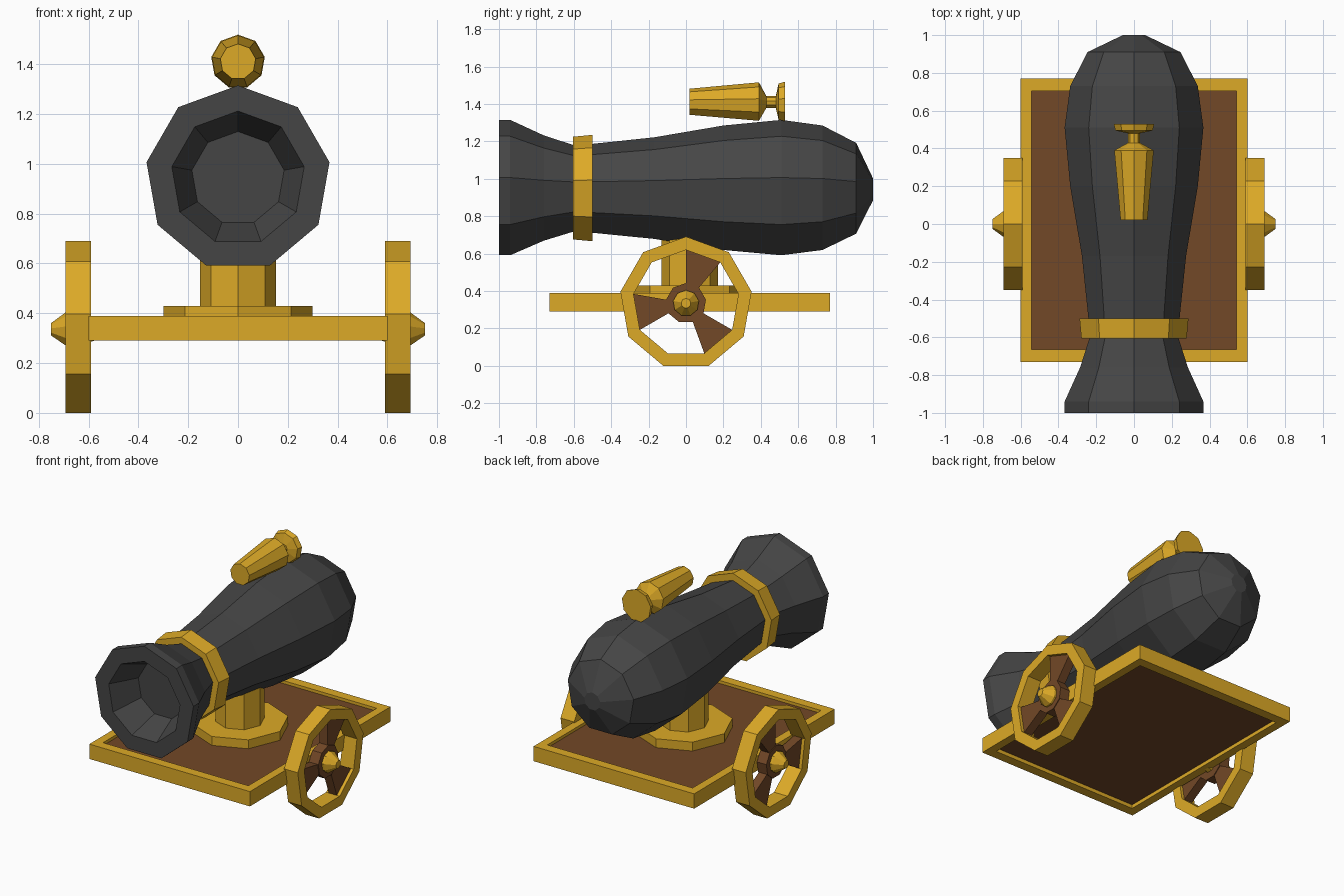
import bpy, bmesh
from math import sin, cos, radians
from mathutils import Vector

if "Cube" in bpy.data.objects:
    bpy.data.objects.remove(bpy.data.objects["Cube"])


def material(name, rgb):
    m = bpy.data.materials.new(name)
    m.diffuse_color = (*rgb, 1)
    m.use_nodes = True
    m.node_tree.nodes["Principled BSDF"].inputs["Base Color"].default_value = m.diffuse_color
    return m


IRON = material("dark_iron", (0.06, 0.06, 0.06))
GOLD = material("brass", (0.72, 0.40, 0.02))
WOOD = material("wood", (0.17, 0.065, 0.02))


def finish(bm, name, mat, mirror=False):
    bmesh.ops.recalc_face_normals(bm, faces=bm.faces)
    me = bpy.data.meshes.new(name)
    bm.to_mesh(me)
    bm.free()
    me.materials.append(mat)
    ob = bpy.data.objects.new(name, me)
    bpy.context.collection.objects.link(ob)
    if mirror:
        ob.modifiers.new("Mirror", 'MIRROR').use_mirror_merge = False
    return ob


def loft(bm, rings, closed=False):
    """Skin rings of points; closed joins last to first, otherwise ends are capped."""
    vs = [[bm.verts.new(p) for p in ring] for ring in rings]
    n = len(vs[0])
    pairs = list(zip(vs, vs[1:]))
    if closed:
        pairs.append((vs[-1], vs[0]))
    else:
        bm.faces.new(vs[0])
        bm.faces.new(vs[-1])
    for a, b in pairs:
        for i in range(n):
            j = (i + 1) % n
            bm.faces.new((a[i], a[j], b[j], b[i]))


def polar(axis, centre, t, r, deg):
    u, v = r * cos(radians(deg)), r * sin(radians(deg))
    off = {'X': (t, u, v), 'Y': (u, t, v), 'Z': (u, v, t)}[axis]
    return Vector(centre) + Vector(off)


def lathe(name, mat, axis, centre, profile, sides=9, start=90, closed=False, mirror=False):
    bm = bmesh.new()
    rings = [[polar(axis, centre, t, r, start + 360 * k / sides) for k in range(sides)]
             for t, r in profile]
    loft(bm, rings, closed)
    return finish(bm, name, mat, mirror)


# Barrel with recessed muzzle, and its band
AXIS = (0, 0, 0.942)
lathe("barrel", IRON, 'Y', AXIS,
      [(-0.8, 0.188), (-1, 0.27), (-1, 0.373), (-0.94, 0.373), (-0.76, 0.29),
       (-0.6, 0.238), (-0.5, 0.245), (-0.17, 0.28), (0.2, 0.343), (0.51, 0.373),
       (0.73, 0.343), (0.91, 0.25), (1.0, 0.06)])
lathe("barrel_band", GOLD, 'Y', AXIS,
      [(-0.605, 0.22), (-0.605, 0.283), (-0.5, 0.293), (-0.5, 0.22)], closed=True)

# Tapered fitting above the breech
lathe("top_fitting", GOLD, 'Y', (0, 0, 1.41),
      [(0.02, 0.072), (0.39, 0.106), (0.43, 0.032), (0.48, 0.032), (0.495, 0.1), (0.53, 0.109)])

# Pedestal
lathe("pedestal_base", GOLD, 'Z', (0, 0.02, 0), [(0.36, 0.3), (0.43, 0.3)], 8, 0)
lathe("pedestal_column", GOLD, 'Z', (0, 0.02, 0), [(0.42, 0.152), (0.75, 0.152)], 8, 0)


# Platform frame and inset panel
def rect(hx, hy, z):
    return [(sx * hx, 0.02 + sy * hy, z) for sx, sy in ((-1, -1), (1, -1), (1, 1), (-1, 1))]


bm = bmesh.new()
loft(bm, [rect(0.6, 0.75, 0.29), rect(0.6, 0.75, 0.39),
          rect(0.543, 0.685, 0.39), rect(0.543, 0.685, 0.29)], closed=True)
finish(bm, "platform_frame", GOLD)
bm = bmesh.new()
loft(bm, [rect(0.545, 0.687, 0.315), rect(0.545, 0.687, 0.37)])
finish(bm, "platform_panel", WOOD)

# Wheels: rim, wooden hub with three wedge spokes, and brass cap
WC = (0, 0, 0.335)
lathe("wheel_rim", GOLD, 'X', WC,
      [(0.59, 0.285), (0.59, 0.356), (0.692, 0.356), (0.692, 0.285)], closed=True, mirror=True)
lathe("wheel_hub", WOOD, 'X', WC, [(0.605, 0.108), (0.675, 0.108)], mirror=True)
bm = bmesh.new()
for a in (50, 170, 290):
    loft(bm, [[polar('X', WC, t, r, d) for r, d in
               ((0.106, a), (0.29, a), (0.29, a + 40), (0.106, a + 40))]
              for t in (0.61, 0.67)])
finish(bm, "wheel_spokes", WOOD, mirror=True)
lathe("wheel_cap", GOLD, 'X', WC, [(0.57, 0.045), (0.64, 0.07), (0.69, 0.07), (0.75, 0.026)],
      mirror=True)
